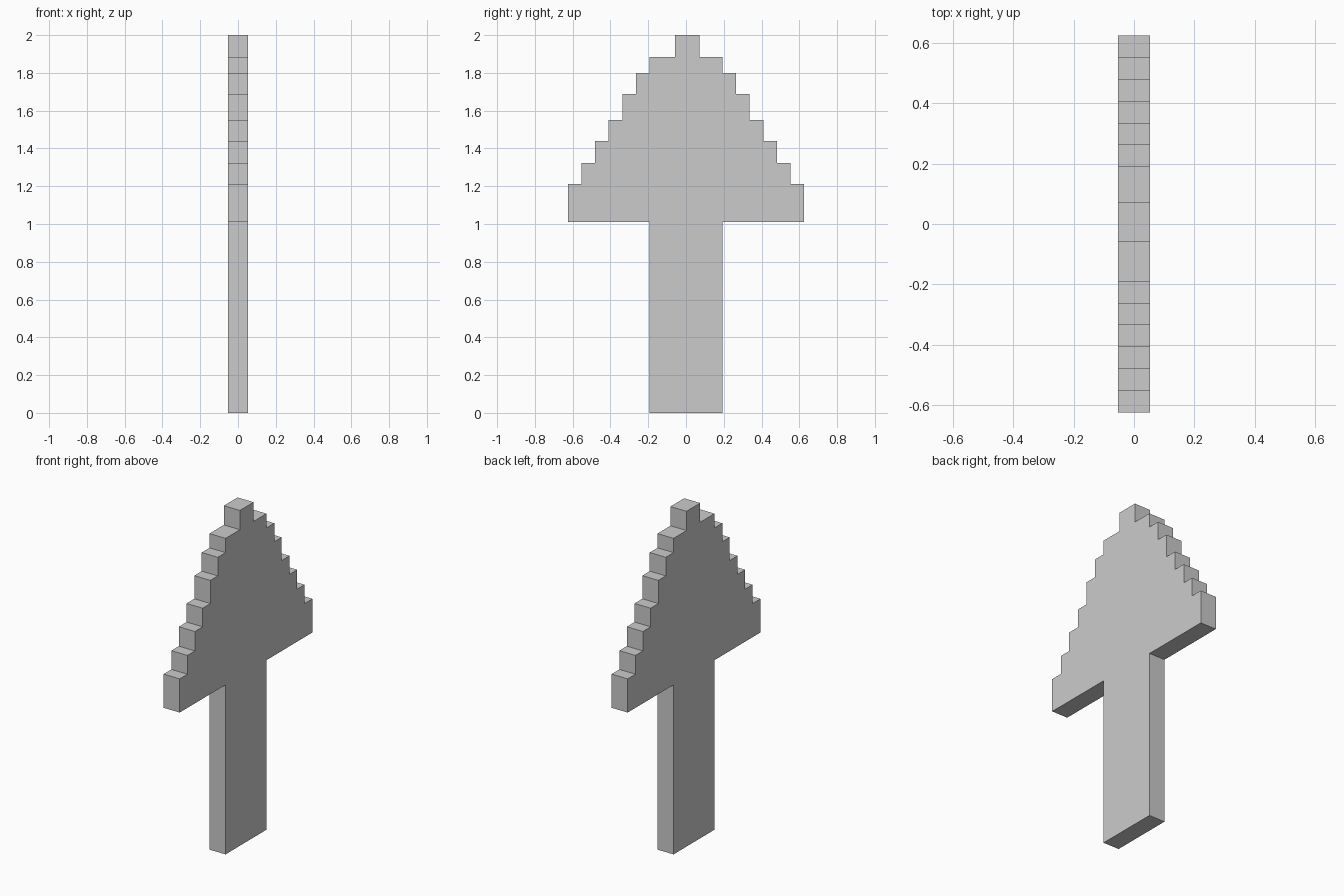
import bpy, bmesh

if "Cube" in bpy.data.objects:
    bpy.data.objects.remove(bpy.data.objects["Cube"])

HALF_THICK = 0.053

# Stepped arrow outline: (half width, top height) for each tier, bottom to top
TIERS = [(0.625, 1.212), (0.552, 1.324), (0.482, 1.44), (0.409, 1.551),
         (0.336, 1.689), (0.266, 1.80), (0.193, 1.885)]
TIP = (-0.058, 0.071)   # tip block sits slightly off centre
SHAFT, HEAD_BASE, TOP = 0.193, 1.011, 2.0


def side_profile(sign, tip_y):
    """Half outline from the foot up to the tip."""
    pts = [(sign * SHAFT, 0.0), (sign * SHAFT, HEAD_BASE)]
    z = HEAD_BASE
    for w, top in TIERS:
        pts += [(sign * w, z), (sign * w, top)]
        z = top
    return pts + [(tip_y, z), (tip_y, TOP)]


outline = side_profile(1, TIP[1]) + side_profile(-1, TIP[0])[::-1]

# Extrude the outline through the thickness
bm = bmesh.new()
face = bm.faces.new([bm.verts.new((-HALF_THICK, y, z)) for y, z in outline])
ext = bmesh.ops.extrude_face_region(bm, geom=[face])
verts = [g for g in ext["geom"] if isinstance(g, bmesh.types.BMVert)]
bmesh.ops.translate(bm, vec=(2 * HALF_THICK, 0, 0), verts=verts)
bmesh.ops.recalc_face_normals(bm, faces=bm.faces)

mesh = bpy.data.meshes.new("stepped_arrow")
bm.to_mesh(mesh)
bm.free()
bpy.context.collection.objects.link(bpy.data.objects.new("stepped_arrow", mesh))
